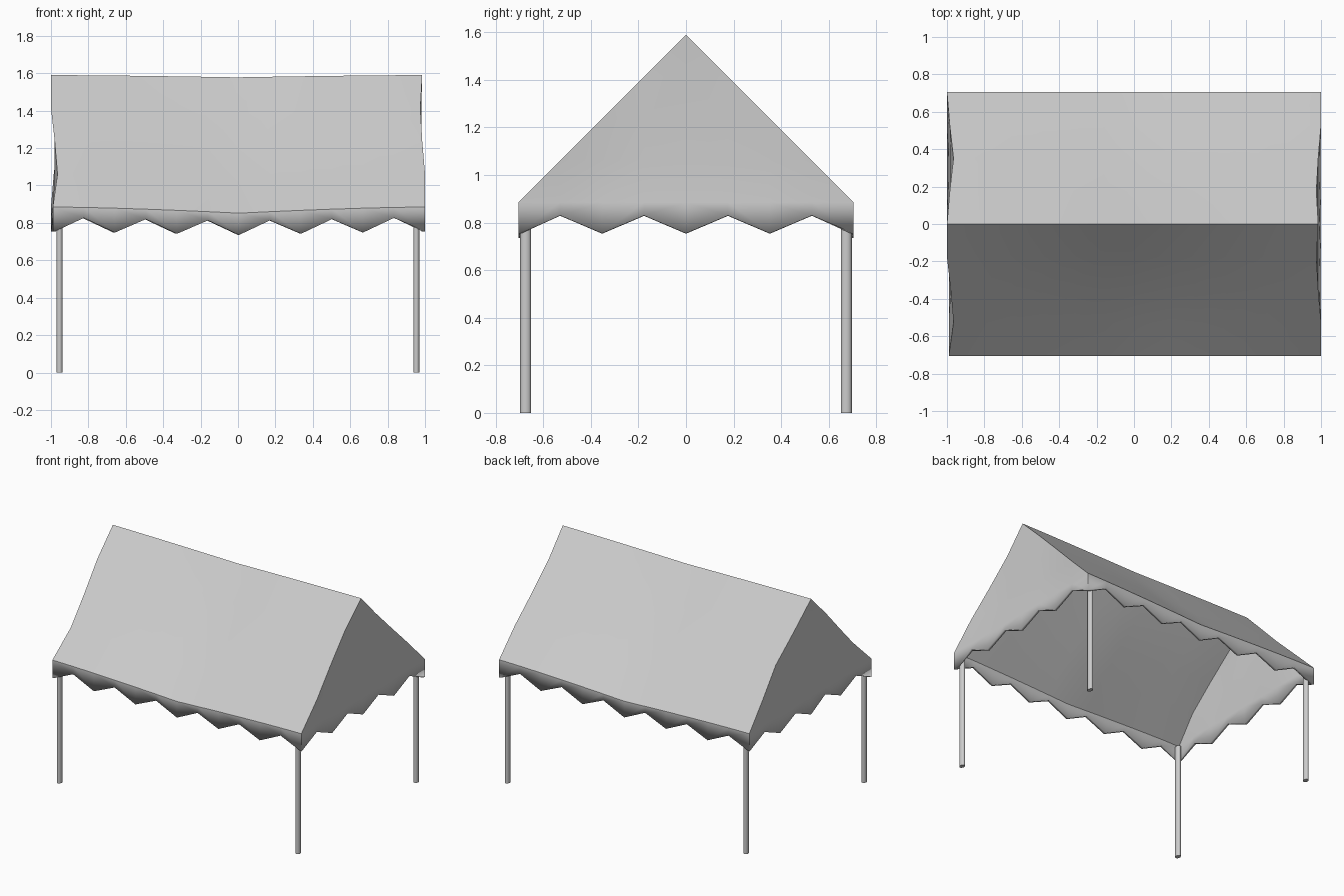
import bpy, bmesh, math

if "Cube" in bpy.data.objects:
    bpy.data.objects.remove(bpy.data.objects["Cube"])

HY, EAVE, RIDGE = 0.705, 0.885, 1.59
# Bowed gable edges: |x| at 9 stations from y = -HY to y = +HY
BOW = {-1: [.99, .965, .98, 1, 1, .985, .965, .985, 1],
       1: [1, 1, .985, .975, .985, .975, .985, 1, 1]}


def zigzag(i):
    return 0.755 if i % 2 == 0 else 0.83


def roof_point(i, k):
    # i: 0..12 along x, k: -4..4 across y; the cloth sags between its ends
    t = i / 12
    xl, xr = -BOW[-1][k + 4], BOW[1][k + 4]
    x = xl + (xr - xl) * t
    a = abs(k) / 4
    mid = 1 - abs(2 * t - 1)
    sag = mid ** 1.5 * (0.012 + 0.021 * a) + 0.02 * math.sin(math.pi * a) * mid
    return (x, HY * k / 4, RIDGE - (RIDGE - EAVE) * a - sag)


def gable_point(side, k, j):
    # j = -1 is the zigzag hem, j = 0 the eave level, j = 4 the ridge
    y = HY * k / 4
    if j == -1:
        return (side * (0.99 if side < 0 and k < 0 else 1.0), y, zigzag(k + 4))
    if abs(k) + j == 4:
        return roof_point(0 if side < 0 else 12, k)
    x = 0.99 if j == 0 else 0.98
    return (side * x, y, EAVE + (RIDGE - EAVE) * j / 4)


def build_canopy():
    bm = bmesh.new()

    def face(*pts):
        bm.faces.new([bm.verts.new(p) for p in pts])

    # Two roof slopes
    for i in range(12):
        for k in range(-4, 4):
            face(roof_point(i, k), roof_point(i + 1, k),
                 roof_point(i + 1, k + 1), roof_point(i, k + 1))

    # Long valances
    def hem(i, k):
        x, y, _ = roof_point(i, k)
        if i in (0, 12):
            return gable_point(-1 if i == 0 else 1, k, -1)
        return (x, y, zigzag(i) - 0.02 * (1 - abs(x)))
    for k in (-4, 4):
        for i in range(12):
            face(roof_point(i, k), roof_point(i + 1, k), hem(i + 1, k), hem(i, k))

    # Gable walls with their valances
    for s in (-1, 1):
        for k in range(-4, 4):
            inner, outer = (k + 1, k) if k < 0 else (k, k + 1)
            top = 4 - abs(outer)
            for j in range(-1, top):
                face(gable_point(s, outer, j), gable_point(s, inner, j),
                     gable_point(s, inner, j + 1), gable_point(s, outer, j + 1))
            face(gable_point(s, outer, top), gable_point(s, inner, top),
                 gable_point(s, inner, top + 1))

    bmesh.ops.remove_doubles(bm, verts=bm.verts, dist=0.0005)
    bmesh.ops.recalc_face_normals(bm, faces=bm.faces)
    bm.normal_update()
    if max(bm.faces, key=lambda f: f.calc_center_median().z).normal.z < 0:
        bmesh.ops.reverse_faces(bm, faces=bm.faces)
    me = bpy.data.meshes.new("canopy")
    bm.to_mesh(me)
    bm.free()
    ob = bpy.data.objects.new("canopy", me)
    bpy.context.collection.objects.link(ob)
    mod = ob.modifiers.new("cloth_thickness", 'SOLIDIFY')
    mod.thickness = 0.018
    mod.offset = -1
    return ob


def smooth(ob, deg):
    bpy.ops.object.select_all(action='DESELECT')
    ob.select_set(True)
    bpy.context.view_layer.objects.active = ob
    bpy.ops.object.shade_smooth_by_angle(angle=math.radians(deg))


smooth(build_canopy(), 30)

# Four slightly oval poles
for sx, nx in ((-1, "left"), (1, "right")):
    for sy, ny in ((-1, "front"), (1, "back")):
        bpy.ops.mesh.primitive_cylinder_add(vertices=12, radius=1, depth=1,
                                            location=(sx * 0.954, sy * 0.674, 0.43))
        pole = bpy.context.object
        pole.name = f"{ny}_{nx}_pole"
        pole.scale = (0.017, 0.023, 0.86)
        bpy.ops.object.transform_apply(location=False, rotation=False, scale=True)
        smooth(pole, 40)
